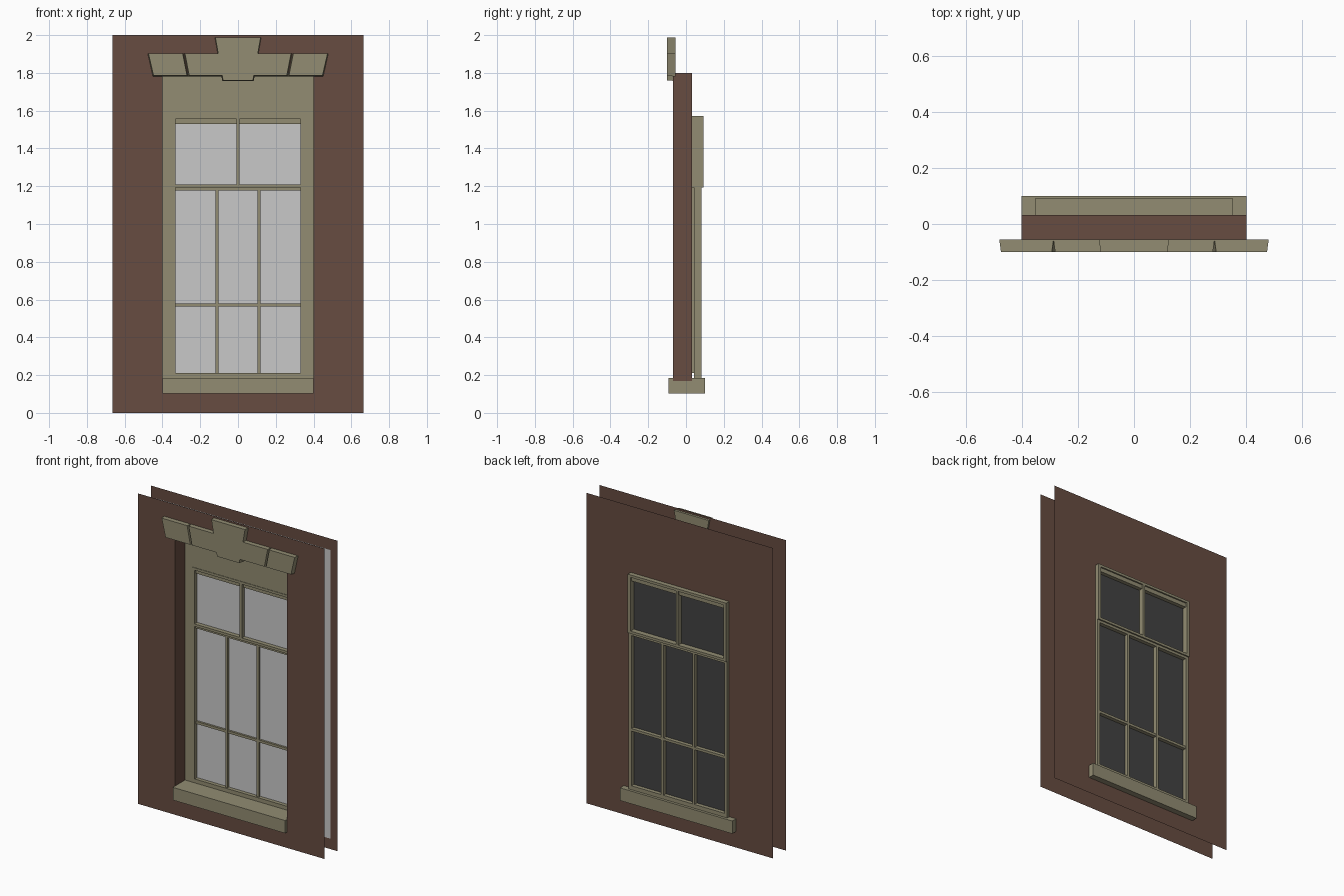
import bpy, bmesh

if "Cube" in bpy.data.objects:
    bpy.data.objects.remove(bpy.data.objects["Cube"])


def material(name, srgb):
    m = bpy.data.materials.new(name)
    lin = [((c / 255 + 0.055) / 1.055) ** 2.4 for c in srgb]
    m.diffuse_color = (*lin, 1)
    m.use_nodes = True
    m.node_tree.nodes["Principled BSDF"].inputs["Base Color"].default_value = m.diffuse_color
    return m


BRICK = material("brick_brown", (103, 76, 65))
STONE = material("stone_tan", (146, 140, 114))
GLASS = material("pale_glass", (201, 201, 201))
DARK = material("dark_interior", (66, 66, 66))


def finish(name, bm, *mats):
    me = bpy.data.meshes.new(name)
    bm.to_mesh(me)
    bm.free()
    for m in mats:
        me.materials.append(m)
    ob = bpy.data.objects.new(name, me)
    bpy.context.collection.objects.link(ob)
    return ob


def add_box(bm, x0, x1, y0, y1, z0, z1):
    vs = bmesh.ops.create_cube(bm, size=1)["verts"]
    for v in vs:
        v.co.x = x1 if v.co.x > 0 else x0
        v.co.y = y1 if v.co.y > 0 else y0
        v.co.z = z1 if v.co.z > 0 else z0


def boxes(name, mat, parts):
    bm = bmesh.new()
    for p in parts:
        add_box(bm, *p)
    return finish(name, bm, mat)


def rect(bm, hx, z0, z1, y):
    return [bm.verts.new((x, y, z)) for x, z in
            ((-hx, z0), (hx, z0), (hx, z1), (-hx, z1))]


def bridge(bm, a, b):
    for i in range(4):
        j = (i + 1) % 4
        bm.faces.new((a[i], a[j], b[j], b[i]))


def holed_sheet(name, mat, y, outer, hole, reveal=None):
    """Flat sheet with a rectangular hole and optional reveal back to another depth."""
    bm = bmesh.new()
    o, h = rect(bm, *outer, y), rect(bm, *hole, y)
    bridge(bm, o, h)
    if reveal is not None:
        bridge(bm, h, rect(bm, *hole, reveal))
    return finish(name, bm, mat)


# Walls: outer sheet with deep reveal, inner sheet around the sash
holed_sheet("outer_wall", BRICK, -0.07, (0.665, 0, 2), (0.4, 0.17, 1.8), 0.032)
holed_sheet("inner_wall", BRICK, 0.062, (0.665, 0, 2), (0.35, 0.185, 1.57))

# Flat surround board behind the reveal
holed_sheet("surround_board", STONE, 0.032, (0.4, 0.17, 1.8), (0.332, 0.21, 1.557), 0.045)

# Sill
boxes("window_sill", STONE, [(-0.4, 0.4, -0.092, 0.1, 0.103, 0.185)])


# Sashes: stiles, rails and glazing bars
def sash(name, y0, y1, z0, z1, rail, bars, cross):
    parts = [(s * 0.341 - 0.01, s * 0.341 + 0.01, y0, y1, z0, z1) for s in (-1, 1)]
    parts += [(-0.331, 0.331, y0, y1, z0, z0 + rail),
              (-0.331, 0.331, y0, y1, z1 - 0.016, z1)]
    parts += [(x - 0.008, x + 0.008, y0, y1, z0 + rail, z1 - 0.016) for x in bars]
    parts += [(-0.331, 0.331, y0 + 0.001, y1 - 0.001, z - 0.008, z + 0.008) for z in cross]
    boxes(name, STONE, parts)


sash("upper_sash", 0.029, 0.092, 1.194, 1.572, 0.016, [0], [])
sash("lower_sash", 0.042, 0.083, 0.185, 1.194, 0.025, [-0.111, 0.111], [0.57])
boxes("upper_back_rail", STONE, [(-0.331, 0.331, 0.044, 0.083, 1.53, 1.556)])

# Glazing: pale towards the street, dark towards the inside
bm = bmesh.new()
for y, idx in ((0.056, 0), (0.058, 1)):
    f = bm.faces.new(rect(bm, 0.62, 0.07, 1.93, y))
    f.material_index = idx
    if idx:
        f.normal_flip()
finish("glass_sheet", bm, GLASS, DARK)


# Lintel blocks: tapered wedges, narrower at the front face
def wedge(name, tl, tr, bl, br, z0, z1, inset=0.006):
    bm = bmesh.new()
    rings = []
    for y, d in ((-0.055, 0), (-0.1, inset)):
        rings.append([bm.verts.new((x, y, z)) for x, z in
                      ((bl + d, z0 + d), (br - d, z0 + d), (tr - d, z1), (tl + d, z1))])
    bridge(bm, *rings)
    for r in rings:
        bm.faces.new(r)
    bmesh.ops.recalc_face_normals(bm, faces=bm.faces)
    return finish(name, bm, STONE)


wedge("keystone", -0.124, 0.124, -0.083, 0.083, 1.757, 1.988, 0.004)
for side, s in (("left", 1), ("right", -1)):
    for part, c in (("outer", (-0.48, -0.287, -0.453, -0.264)),
                    ("inner", (-0.287, -0.09, -0.264, -0.075))):
        a, b, d, e = (s * v for v in c)
        wedge(f"lintel_block_{part}_{side}", min(a, b), max(a, b),
              min(d, e), max(d, e), 1.78, 1.903)
